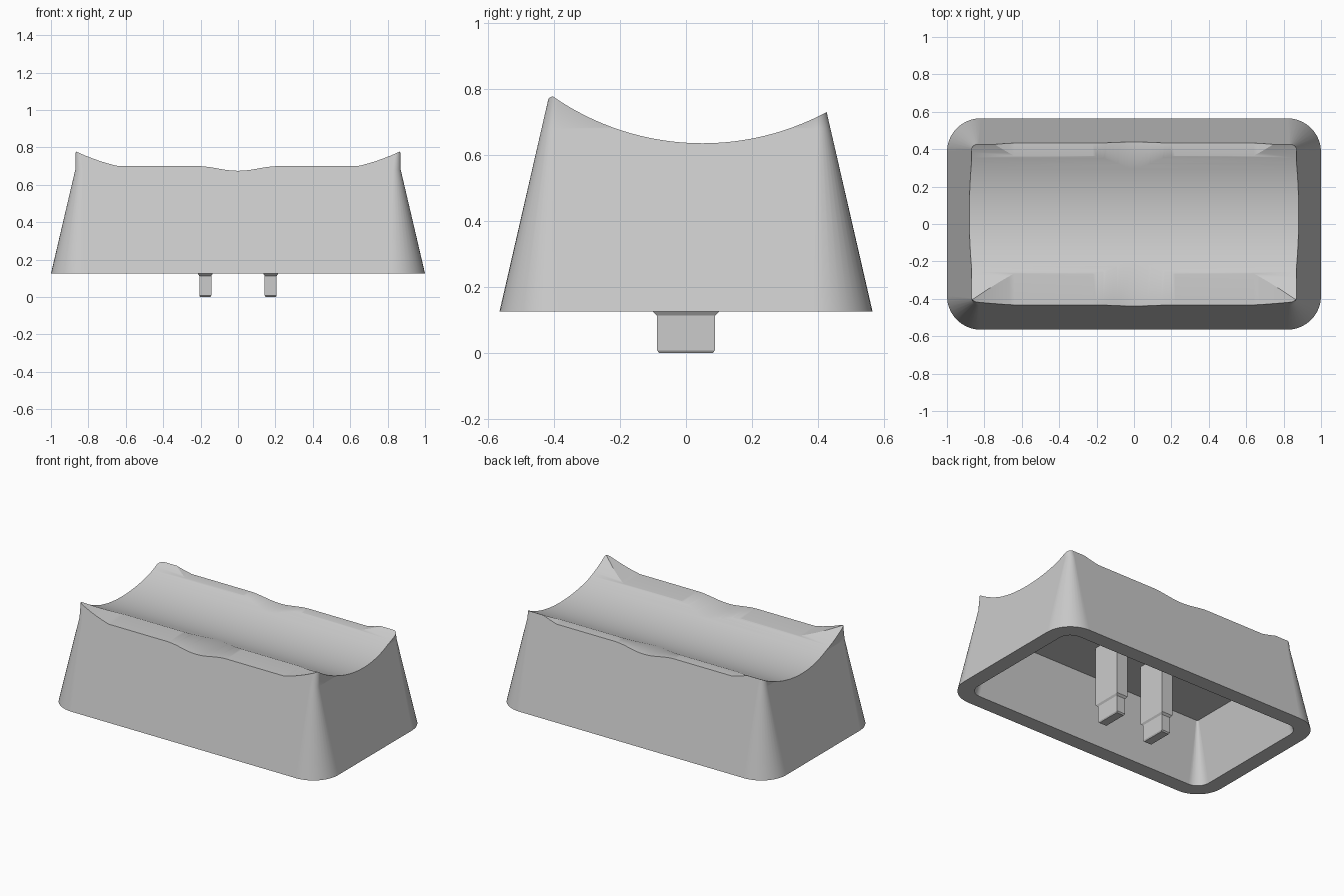
import bpy, bmesh, math

cube = bpy.data.objects.get("Cube")
if cube:
    bpy.data.objects.remove(cube)

grey = bpy.data.materials.new("plain_grey")
grey.use_nodes = True
COLOUR = (0.6, 0.6, 0.6, 1)
grey.diffuse_color = COLOUR
grey.node_tree.nodes["Principled BSDF"].inputs["Base Color"].default_value = COLOUR


def rounded_rect(hx, hy, r, z, steps=10):
    """Outline of a rounded rectangle at height z."""
    pts = []
    for i, (sx, sy) in enumerate([(1, 1), (-1, 1), (-1, -1), (1, -1)]):
        for k in range(steps + 1):
            a = math.pi / 2 * (i + k / steps)
            pts.append((sx * (hx - r) + r * math.cos(a), sy * (hy - r) + r * math.sin(a), z))
    return pts


def loft(name, rings):
    """Closed solid through rings with equal point counts."""
    bm = bmesh.new()
    loops = [[bm.verts.new(p) for p in ring] for ring in rings]
    n = len(loops[0])
    for a, b in zip(loops, loops[1:]):
        for i in range(n):
            j = (i + 1) % n
            bm.faces.new((a[i], a[j], b[j], b[i]))
    bm.faces.new(loops[0][::-1])
    bm.faces.new(loops[-1])
    bmesh.ops.recalc_face_normals(bm, faces=bm.faces)
    mesh = bpy.data.meshes.new(name)
    bm.to_mesh(mesh)
    bm.free()
    mesh.materials.append(grey)
    obj = bpy.data.objects.new(name, mesh)
    bpy.context.collection.objects.link(obj)
    return obj


def activate(obj):
    bpy.ops.object.select_all(action='DESELECT')
    obj.select_set(True)
    bpy.context.view_layer.objects.active = obj


def cut(obj, cutter):
    """Subtract a cutter and remove it."""
    activate(obj)
    mod = obj.modifiers.new("cut", 'BOOLEAN')
    mod.operation = 'DIFFERENCE'
    mod.solver = 'EXACT'
    mod.object = cutter
    bpy.ops.object.modifier_apply(modifier=mod.name)
    bpy.data.objects.remove(cutter)


# Tapered outer shell, with corners that tighten towards the top
BASE, SHOULDER, TOP = 0.125, 0.68, 0.9


def shell_ring(z):
    rise = z - BASE
    half_x = max(0.87, 1 - 0.234 * rise)
    return rounded_rect(half_x, 0.565 - 0.23 * rise, max(0.012, 0.18 - 0.25 * rise), z)


shell = loft("cap_shell", [shell_ring(z) for z in (BASE, SHOULDER, TOP)])

# Dished top: a long cylinder lying along x
RADIUS, DISH_Y, DISH_Z = 0.795, 0.05, 0.635
dish = []
for x in (-1.5, 1.5):
    dish.append([(x, DISH_Y + RADIUS * math.cos(a), DISH_Z + RADIUS + RADIUS * math.sin(a))
                 for a in (2 * math.pi * k / 160 for k in range(160))])
cut(shell, loft("dish_cutter", dish))


# Trimmed long edges: flat, with a shallow middle scoop and rising ends
def edge_height(x):
    x = abs(x)
    if x < 0.22:
        return 0.7 - 0.0125 * (1 + math.cos(math.pi * x / 0.22))
    t = max(0, (x - 0.64) / 0.23)
    return 0.7 + 0.08 * (0.65 * t + 0.35 * t * t)


half = [0.22 * k / 12 for k in range(13)] + [0.64 + 0.46 * k / 16 for k in range(17)]
xs = [-x for x in half[:0:-1]] + half
trim = [[(x, y, edge_height(x)) for x in xs] + [(1.1, y, 1.3), (-1.1, y, 1.3)] for y in (-1, 1)]
cut(shell, loft("trim_cutter", trim))

# Hollow underside
cavity = loft("cavity_cutter", [
    rounded_rect(0.92, 0.485, 0.1, 0.05, 6),
    rounded_rect(0.9, 0.465, 0.085, BASE, 6),
    rounded_rect(0.81, 0.375, 0.012, 0.52, 6)])
cut(shell, cavity)

activate(shell)
bpy.ops.object.shade_smooth_by_angle(angle=math.radians(25))
weighted = shell.modifiers.new("weighted_normals", 'WEIGHTED_NORMAL')
weighted.keep_sharp = True

# Two stepped mounting posts with chamfered tips
POST = [(0.027, 0.081, 0), (0.032, 0.088, 0.008), (0.032, 0.088, 0.113),
        (0.04, 0.1, BASE), (0.04, 0.1, 0.54)]
for name, x in (("right_post", -0.175), ("left_post", 0.175)):
    rings = [[(x + sx * hx, sy * hy, z) for sx, sy in ((1, 1), (-1, 1), (-1, -1), (1, -1))]
             for hx, hy, z in POST]
    loft(name, rings)
